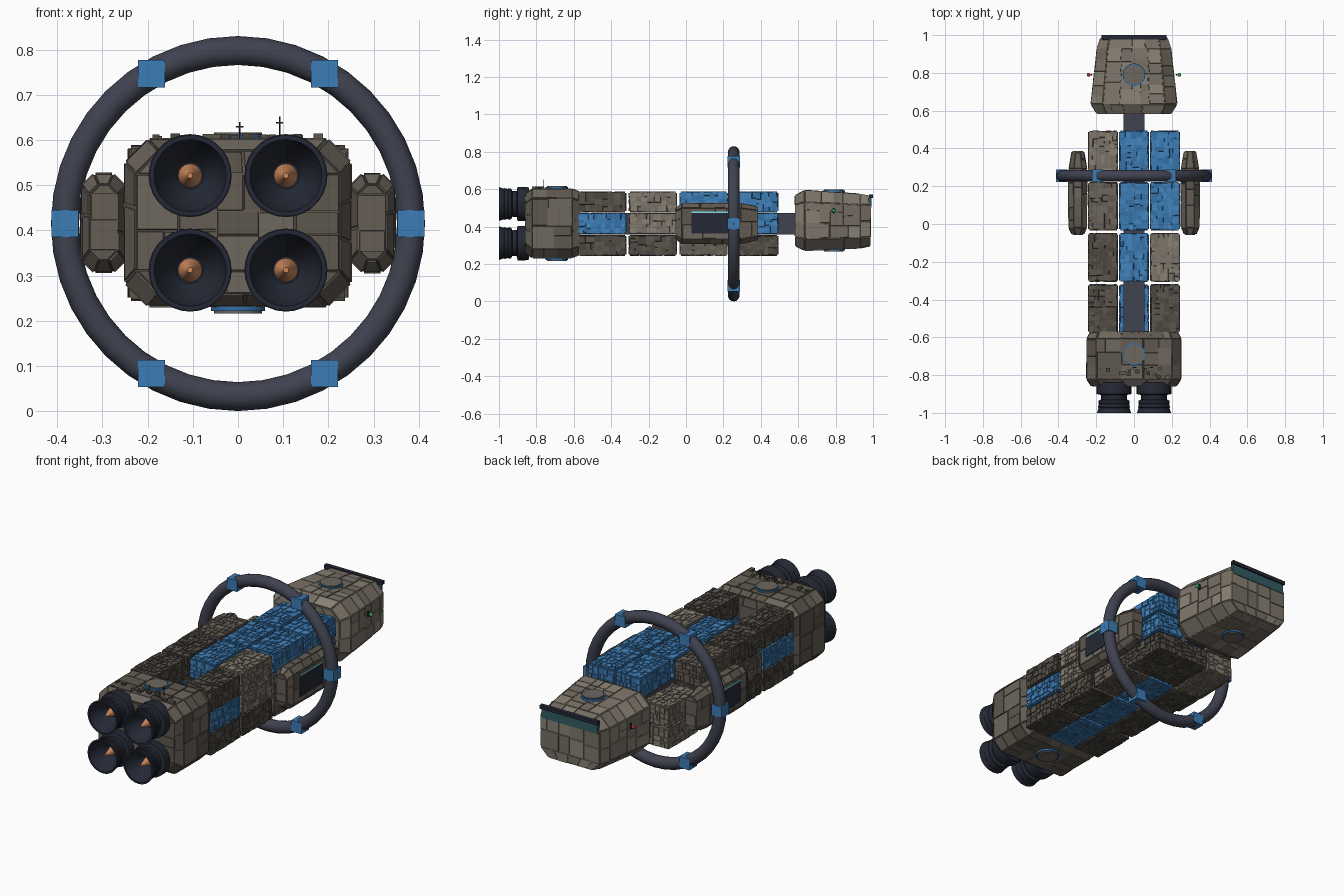
import bpy, bmesh, math, random
from mathutils import Vector, Matrix

if "Cube" in bpy.data.objects:
    bpy.data.objects.remove(bpy.data.objects["Cube"])

random.seed(7)
ZC = 0.415


def mat(name, r, g, b):
    m = bpy.data.materials.new(name)
    m.diffuse_color = (r, g, b, 1)
    m.use_nodes = True
    m.node_tree.nodes["Principled BSDF"].inputs["Base Color"].default_value = m.diffuse_color
    return m


BROWN = [mat("hull_a", .13, .11, .09), mat("hull_b", .11, .095, .075), mat("hull_c", .155, .135, .11)]
DARK_BROWN = [mat("dark_a", .085, .075, .06), mat("dark_b", .11, .095, .075), mat("dark_c", .065, .058, .048)]
TAN = [mat("tan_a", .21, .18, .145), mat("tan_b", .18, .155, .125), mat("tan_c", .25, .22, .175)]
BLUE = [mat("blue_a", .045, .2, .46), mat("blue_b", .035, .16, .38), mat("blue_c", .06, .24, .52)]
STEEL = mat("steel", .05, .055, .08)
NAVY = mat("navy", .018, .022, .035)
ORANGE = mat("glow", .6, .25, .11)
TEAL = mat("glass", .03, .11, .12)
CYAN = mat("cyan", .2, .75, .8)
RED = mat("red", .5, .03, .03)
GREEN = mat("green", .03, .4, .1)


def finish(name, bm, mats, smooth=False):
    me = bpy.data.meshes.new(name)
    bm.to_mesh(me)
    bm.free()
    ob = bpy.data.objects.new(name, me)
    bpy.context.collection.objects.link(ob)
    for m in mats:
        me.materials.append(m)
    if smooth:
        bpy.context.view_layer.objects.active = ob
        ob.select_set(True)
        bpy.ops.object.shade_smooth_by_angle(angle=math.radians(35))
        ob.select_set(False)
    return ob


def box(name, x, y, z, m):
    bm = bmesh.new()
    c = [(a + b) / 2 for a, b in (x, y, z)]
    s = [b - a for a, b in (x, y, z)]
    bmesh.ops.create_cube(bm, size=1, matrix=Matrix.Translation(c) @ Matrix.Diagonal((*s, 1)))
    return finish(name, bm, [m])


def cyl(name, c, r, h, m, r2=None, n=24, axis='Z'):
    bm = bmesh.new()
    rot = Matrix.Rotation(math.pi / 2, 4, 'X') if axis == 'Y' else Matrix()
    bmesh.ops.create_cone(bm, cap_ends=True, segments=n, radius1=r, radius2=r if r2 is None else r2,
                          depth=h, matrix=Matrix.Translation(c) @ rot)
    return finish(name, bm, [m], True)


# Split a quad at random into raised plates
def plates(bm, q, centre, cell, gap, lo, hi):
    a, b, c, d = q
    lu = ((b - a).length + (c - d).length) / 2
    lv = ((d - a).length + (c - b).length) / 2
    if max(lu, lv) > cell * random.uniform(.75, 1.5):
        t = random.uniform(.33, .67)
        if lu > lv:
            e, f = a.lerp(b, t), d.lerp(c, t)
            parts = ((a, e, f, d), (e, b, c, f))
        else:
            e, f = a.lerp(d, t), b.lerp(c, t)
            parts = ((a, b, f, e), (e, f, c, d))
        for p in parts:
            plates(bm, p, centre, cell, gap, lo, hi)
        return
    mid = (a + b + c + d) / 4
    n = (c - a).cross(d - b).normalized()
    if n.dot(mid - centre) < 0:
        n, q = -n, (d, c, b, a)
    k = max(.5, 1 - 2 * gap / max(min(lu, lv), 1e-4))
    h = random.uniform(lo, hi)
    base = [bm.verts.new(mid + (p - mid) * k) for p in q]
    top = [bm.verts.new(mid + (p - mid) * k * .98 + n * h) for p in q]
    faces = [bm.faces.new(top)]
    for i in range(4):
        j = (i + 1) % 4
        faces.append(bm.faces.new((base[i], base[j], top[j], top[i])))
    s = random.randrange(3)
    for f in faces:
        f.material_index = s


# Loft of eight-sided sections (y, half width, z0, z1, chamfer) clad in plates
def hull(name, secs, mats, cx=0, cell=.1, gap=.0015, lo=.002, hi=.005):
    bm = bmesh.new()
    rings = []
    for y, w, z0, z1, c in secs:
        pts = [(w, z1 - c), (w - c, z1), (c - w, z1), (-w, z1 - c),
               (-w, z0 + c), (c - w, z0), (w - c, z0), (w, z0 + c)]
        rings.append([Vector((cx + x, y, z)) for x, z in pts])
    quads = []
    for r, s in zip(rings, rings[1:]):
        quads += [(r[i], r[(i + 1) % 8], s[(i + 1) % 8], s[i]) for i in range(8)]
    for r in (rings[0], rings[-1]):
        quads += [[r[i] for i in ids] for ids in ((0, 1, 2, 3), (3, 4, 7, 0), (4, 5, 6, 7))]
    centre = sum((p for r in rings for p in r), Vector()) / (8 * len(rings))
    for q in quads:
        bm.faces.new([bm.verts.new(p) for p in q])
    bmesh.ops.remove_doubles(bm, verts=bm.verts, dist=1e-5)
    bmesh.ops.recalc_face_normals(bm, faces=bm.faces)
    for q in quads:
        plates(bm, q, centre, cell, gap, lo, hi)
    return finish(name, bm, mats)


# Cargo container covered in fine plates
def container(name, c, size, mats):
    bm = bmesh.new()
    g = .006
    bmesh.ops.create_cube(bm, size=1, matrix=Matrix.Translation(c) @
                          Matrix.Diagonal((*[s - 2 * g for s in size], 1)))
    for q in [[v.co.copy() for v in f.verts] for f in bm.faces]:
        plates(bm, q, Vector(c), .034, .0012, .002, .0065)
    return finish(name, bm, mats)


# Surface of revolution along y
def lathe(name, c, prof, m, n=28):
    bm = bmesh.new()
    rings = [[bm.verts.new((c[0] + r * math.cos(2 * math.pi * i / n), y,
                            c[1] + r * math.sin(2 * math.pi * i / n))) for i in range(n)] for r, y in prof]
    for r, s in zip(rings, rings[1:]):
        for i in range(n):
            bm.faces.new((r[i], r[(i + 1) % n], s[(i + 1) % n], s[i]))
    bm.faces.new(rings[-1])
    bm.faces.new(rings[0])
    bmesh.ops.recalc_face_normals(bm, faces=bm.faces)
    return finish(name, bm, [m], True)


# Central spine
box("spine", (-.056, .056), (-.6, .62), (.358, .474), STEEL)

# Cargo grid: colour letter per column (left, centre, right), per layer (bottom, middle, top), '-' is empty
KEY = {'b': BLUE, 't': TAN, 'n': BROWN, 'd': DARK_BROWN}
SLOTS = [("dbd", "b-b", "d-d"), ("dbd", "n-t", "dbt"), ("dbn", "n-n", "nbb"), ("tdd", "t-b", "-bb")]
for s, layers in enumerate(SLOTS):
    for l, row in enumerate(layers):
        for k, ch in enumerate(row):
            if ch != '-':
                container(f"cargo_{s}_{l}_{k}", ((k - 1) * .164, -.448 + s * .271, (.3, .417, .532)[l]),
                          (.16, .258, .112), KEY[ch])

# Command head and stern block
hull("command_head", [(.586, .195, .297, .565, .05), (.635, .226, .274, .592, .062),
                      (.93, .194, .287, .572, .056), (.984, .176, .298, .562, .045)], TAN)
hull("engine_block", [(-.856, .225, .26, .575, .05), (-.82, .248, .234, .6, .05),
                      (-.61, .248, .234, .6, .05), (-.572, .23, .25, .584, .045)], BROWN, cell=.11)

# Head visor and window band
box("visor", (-.172, .172), (.978, 1.0), (.553, .572), NAVY)
box("window_band", (-.168, .168), (.975, .991), (.502, .553), TEAL)

# Docking hatches above and below
for tag, y, top, bot in (("head", .79, .588, .277), ("stern", -.69, .606, .227)):
    for side, z, d in (("top", top, 1), ("bottom", bot, -1)):
        cyl(f"{tag}_hatch_rim_{side}", (0, y, z), .06, .012, BLUE[1])
        cyl(f"{tag}_hatch_{side}", (0, y, z + d * .004), .053, .014, BROWN[2])

# Engines: flange, ribbed bell and glowing core
BELL = [(.088, -.84), (.092, -.86), (.092, -.9), (.07, -.905), (.068, -.928), (.083, -.936), (.083, -.95),
        (.08, -.953), (.085, -.97), (.082, -.974), (.09, -1.0), (.08, -1.0), (.066, -.95), (.03, -.905)]
for sx in (-1, 1):
    for z in (.312, .521):
        lathe("engine_bell", (sx * .106, z), BELL, NAVY)
        cyl("engine_core", (sx * .106, -.938, z), .027, .07, ORANGE, r2=.006, n=16, axis='Y').location = (0, 0, 0)

# Side pods with bay doors
for sx in (-1, 1):
    hull("side_pod", [(-.053, .03, .335, .5, .02), (-.02, .046, .309, .523, .026),
                      (.29, .046, .309, .523, .026), (.382, .03, .33, .505, .02)], BROWN, cx=sx * .297, cell=.1)
    door = sorted((sx * .335, sx * .35))
    box("bay_door", door, (.03, .225), (.362, .473), NAVY)
    box("bay_light", door, (.03, .225), (.473, .48), CYAN)

# Ring with six blue clamps
bm = bmesh.new()
N, M = 40, 14
vs = [[bm.verts.new(((.383 + .031 * math.cos(b)) * math.cos(a), .255 + .031 * math.sin(b),
                     ZC + (.383 + .032 * math.cos(b)) * math.sin(a)))
       for b in [2 * math.pi * j / M for j in range(M)]] for a in [2 * math.pi * i / N for i in range(N)]]
for i in range(N):
    for j in range(M):
        bm.faces.new((vs[i][j], vs[(i + 1) % N][j], vs[(i + 1) % N][(j + 1) % M], vs[i][(j + 1) % M]))
bmesh.ops.recalc_face_normals(bm, faces=bm.faces)
finish("ring", bm, [STEEL], True)
for i in range(6):
    x, z = .383 * math.cos(i * math.pi / 3), ZC + .383 * math.sin(i * math.pi / 3)
    box("ring_clamp", (x - .03, x + .03), (.222, .288), (z - .03, z + .03), BLUE[0])

# Antennas, running lights and small roof fittings
for x, y, h in ((.004, -.76, .04), (.092, -.76, .052)):
    cyl("antenna", (x, y, .6 + h / 2), .002, h, NAVY, n=6)
    box("antenna_bar", (x - .008, x + .008), (y - .002, y + .002), (.6 + h * .7, .603 + h * .7), NAVY)
for sx, m in ((-1, RED), (1, GREEN)):
    cyl("running_light_arm", (sx * .225, .79, .485), .005, .03, NAVY, n=8)
    bm = bmesh.new()
    bmesh.ops.create_uvsphere(bm, u_segments=12, v_segments=8, radius=.01,
                              matrix=Matrix.Translation((sx * .24, .79, .485)))
    finish("running_light", bm, [m], True)
for i in range(22):
    x, y, s = random.uniform(-.19, .19), random.uniform(-.82, -.76), random.uniform(.004, .011)
    box("roof_fitting", (x - s, x + s), (y - s, y + s), (.59, .604 + s), random.choice(DARK_BROWN))
